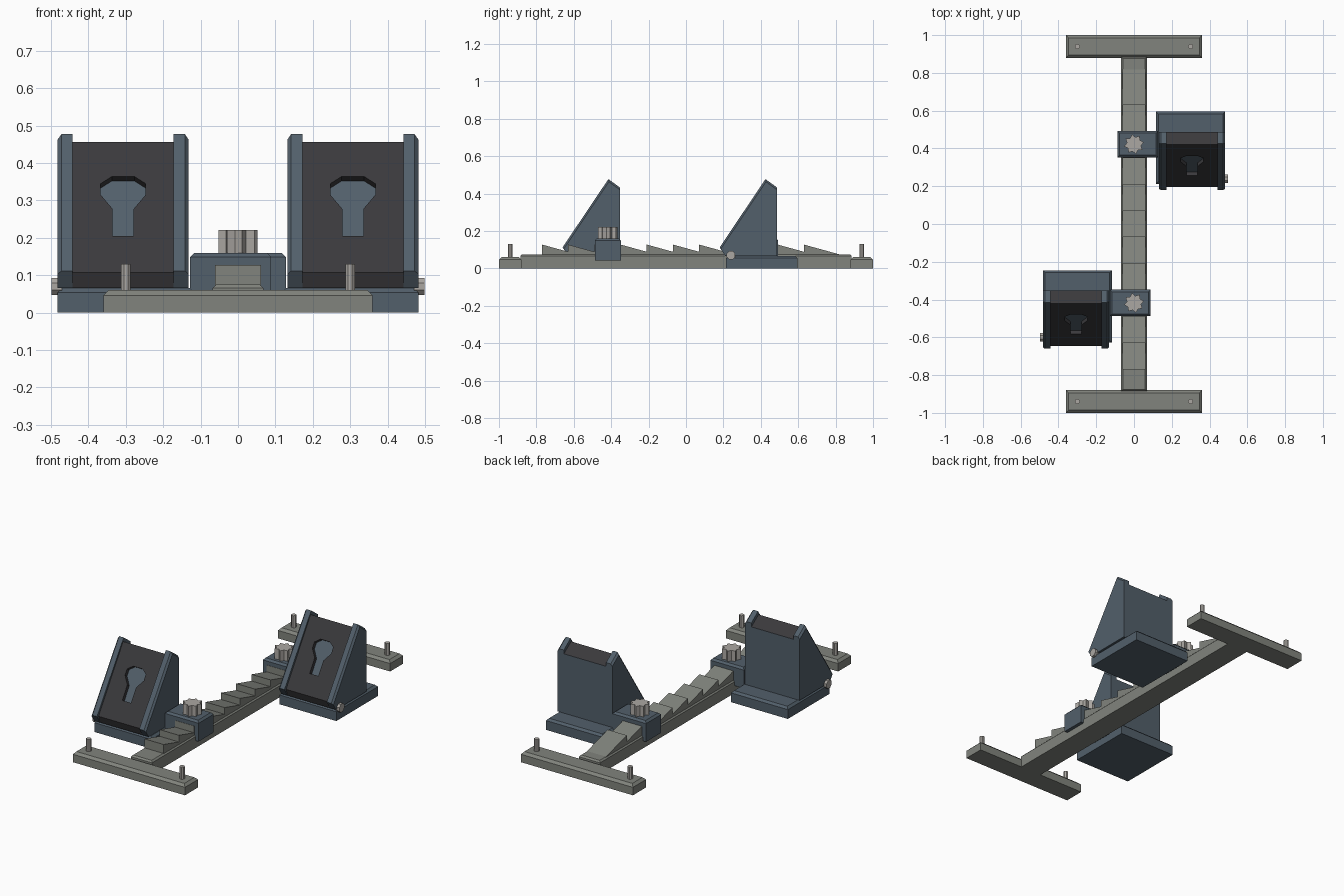
import bpy, bmesh, math
from mathutils import Vector

old = bpy.data.objects.get("Cube")
if old:
    bpy.data.objects.remove(old, do_unlink=True)


def material(name, rgb):
    m = bpy.data.materials.new(name)
    m.use_nodes = True
    m.diffuse_color = (*rgb, 1)
    bsdf = next(n for n in m.node_tree.nodes if n.type == 'BSDF_PRINCIPLED')
    bsdf.inputs["Base Color"].default_value = (*rgb, 1)
    bsdf.inputs["Roughness"].default_value = 0.7
    return m


BLUE = material("slate blue", (0.085, 0.115, 0.145))
DARK = material("charcoal rubber", (0.042, 0.041, 0.045))
GREY = material("rail grey", (0.22, 0.23, 0.205))
STEEL = material("light steel", (0.41, 0.39, 0.365))


def finish(name, bm, *mats):
    bmesh.ops.recalc_face_normals(bm, faces=bm.faces)
    mesh = bpy.data.meshes.new(name)
    bm.to_mesh(mesh)
    bm.free()
    for m in mats:
        mesh.materials.append(m)
    ob = bpy.data.objects.new(name, mesh)
    bpy.context.collection.objects.link(ob)
    return ob


def extruded(points, vec):
    """Solid made by sweeping a flat outline along a vector."""
    bm = bmesh.new()
    face = bm.faces.new([bm.verts.new(p) for p in points])
    out = bmesh.ops.extrude_face_region(bm, geom=[face])
    moved = [g for g in out["geom"] if isinstance(g, bmesh.types.BMVert)]
    bmesh.ops.translate(bm, verts=moved, vec=vec)
    # the source face stays as the start cap
    if not face.is_valid or len(bm.faces) < len(points) + 2:
        bm.faces.new([v for v in bm.verts if v not in moved])
    return bm


def bevel(bm, rule, size):
    edges = [e for e in bm.edges if rule(*(v.co for v in e.verts))]
    bmesh.ops.bevel(bm, geom=edges, offset=size, segments=1, affect='EDGES')


def slab(name, x, y, z, mat, chamfer):
    """Box with a chamfered top rim."""
    bm = extruded([(x[0], y[0], z[0]), (x[1], y[0], z[0]),
                   (x[1], y[1], z[0]), (x[0], y[1], z[0])], (0, 0, z[1] - z[0]))
    bevel(bm, lambda a, b: min(a.z, b.z) > z[1] - 1e-4, chamfer)
    return finish(name, bm, mat)


def ring(center, axis, radii, count):
    """Regular outline around an axis; two radii give a star."""
    pts = []
    for i in range(count):
        t = math.tau * (i + 0.5) / count
        r = radii[i % len(radii)]
        u, v = r * math.cos(t), r * math.sin(t)
        pts.append(Vector(center) + Vector((u, v, 0) if axis == 'Z' else (0, u, v)))
    return pts


# Rail with sawtooth adjustment notches
slab("rail", (-0.068, 0.068), (-0.885, 0.885), (0, 0.075), GREY, 0.009)
PITCH, PEAK, FOOT, RUN = 0.14, 0.127, 0.072, 0.2
valley = PEAK - (PEAK - FOOT) * PITCH / RUN
teeth = [(-0.77, FOOT)]
for i in range(11):
    y = -0.77 + PITCH * i
    teeth.append((y, PEAK))
    teeth.append((y + PITCH, valley) if i < 10 else (y + RUN, FOOT))
finish("rail_teeth", extruded([(-0.061, y, z) for y, z in teeth], (0.122, 0, 0)), GREY)

# End feet with ground pins
for end, sy in (("front", -1), ("back", 1)):
    slab(end + "_foot", (-0.36, 0.36), sorted((sy * 0.88, sy)), (0, 0.06), GREY, 0.014)
    for side, sx in (("left", 1), ("right", -1)):
        finish(f"{end}_{side}_pin",
               extruded(ring((sx * 0.3, sy * 0.94, 0.05), 'Z', [0.014], 8), (0, 0, 0.08)), STEEL)

# Side outlines of the pedal, as (y, z)
CHEEK = [(0.21, 0.066), (0.18, 0.112), (0.425, 0.477), (0.487, 0.432), (0.487, 0.066)]
PANEL = [(0.21, 0.066), (0.195, 0.108), (0.42, 0.456), (0.487, 0.41), (0.487, 0.066)]
KEYHOLE = [(0.028, 0.205), (0.028, 0.277), (0.06, 0.315), (0.06, 0.345), (0.03, 0.364)]
LOW, HIGH = Vector((0, *PANEL[1])), Vector((0, *PANEL[2]))
SLOPE = (HIGH - LOW) / (HIGH.z - LOW.z)
INWARD = Vector((0, SLOPE.z, -SLOPE.y)).normalized()


def keyhole(cx, dy, depth):
    half = [(x, z) for x, z in KEYHOLE]
    outline = half + [(-x, z) for x, z in reversed(half)]
    return [Vector((cx + x, dy, 0)) + LOW + SLOPE * (z - LOW.z) + INWARD * depth
            for x, z in outline]


def starting_block(side, s, dy):
    def span(a, b):
        return sorted((s * a, s * b))

    # Base and the slider that clamps it to the rail
    slab(side + "_base", span(0.117, 0.482), (0.213 + dy, 0.595 + dy), (0, 0.066), BLUE, 0.012)
    slab(side + "_slider", span(-0.088, 0.128), (0.353 + dy, 0.492 + dy), (0.043, 0.16), BLUE, 0.011)
    finish(side + "_knob", extruded(ring((0, 0.422 + dy, 0.155), 'Z', [0.053, 0.038], 16),
                                    (0, 0, 0.066)), STEEL)

    # Side cheeks, chamfered along the outer sloped and top edges
    for part, inner, outer in (("inner", 0.172, 0.132), ("outer", 0.443, 0.482)):
        bm = extruded([(s * inner, y + dy, z) for y, z in CHEEK], (s * (outer - inner), 0, 0))
        bevel(bm, lambda a, b: abs(a.x - s * outer) < 1e-4 and abs(b.x - s * outer) < 1e-4
              and min(a.z, b.z) > 0.1 and abs(a.z - b.z) > 0.01, 0.01)
        finish(f"{side}_{part}_cheek", bm, BLUE)

    # Wedge body: dark pad, blue back wall, recessed keyhole
    cx = s * 0.307
    body = finish(side + "_pad", extruded([(s * 0.17, y + dy, z) for y, z in PANEL],
                                          (s * 0.275, 0, 0)), DARK, BLUE)
    cutter = finish("keyhole_cutter", extruded(keyhole(cx, dy, -0.03), INWARD * 0.055), DARK)
    cutter.hide_render = True
    mod = body.modifiers.new("recess", 'BOOLEAN')
    mod.operation, mod.solver, mod.object = 'DIFFERENCE', 'EXACT', cutter
    bpy.context.view_layer.objects.active = body
    bpy.ops.object.modifier_apply(modifier=mod.name)
    bpy.data.objects.remove(cutter, do_unlink=True)
    for f in body.data.polygons:
        f.material_index = 1 if f.normal.y > 0.95 else 0
    finish(side + "_keyhole_floor", extruded(keyhole(cx, dy, 0.022), INWARD * 0.006), BLUE)

    # Hinge bolt on the outer side
    finish(side + "_hinge_bolt", extruded(ring((s * 0.47, 0.24 + dy, 0.07), 'X', [0.025], 8),
                                          (s * 0.028, 0, 0)), STEEL)


starting_block("left", 1, 0)
starting_block("right", -1, -0.84)
